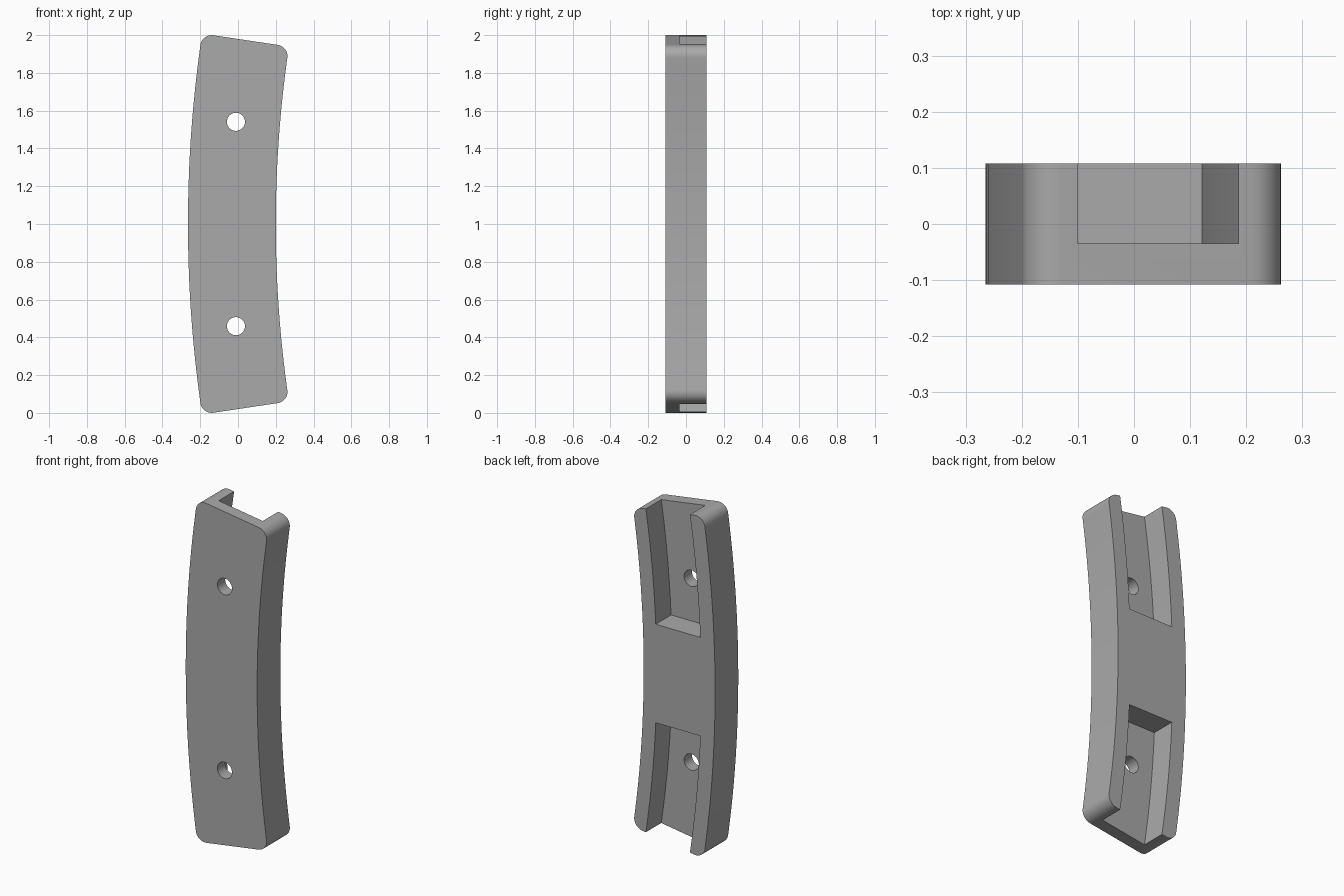
import bpy, bmesh
from math import sin, cos, sqrt, radians, pi

if "Cube" in bpy.data.objects:
    bpy.data.objects.remove(bpy.data.objects["Cube"])

R_OUT, R_IN = 6.82, 6.355        # radii of the two long curved sides
CX = R_OUT - 0.265               # x of the arc centre
HALF = radians(8.5)              # half the sweep of the arc
DEPTH = 0.108                    # half thickness
FLOOR = -0.035                   # y of the pocket floor

grey = bpy.data.materials.new("plain grey")
grey.use_nodes = True
colour = (0.4, 0.4, 0.4, 1)
grey.diffuse_color = colour
grey.node_tree.nodes["Principled BSDF"].inputs["Base Color"].default_value = colour


def prism(name, outline, y0, y1, rounding=0, corners=()):
    """Extrude an (x, z) outline along y, rounding the listed corners."""
    bm = bmesh.new()
    base = [bm.verts.new((x, y0, z)) for x, z in outline]
    face = bm.faces.new(base)
    bmesh.ops.extrude_face_region(bm, geom=[face])
    bm.verts.ensure_lookup_table()
    for v in bm.verts:
        if v not in base:
            v.co.y = y1
    if rounding:
        edges = [e for i in corners for e in base[i].link_edges
                 if abs(e.verts[0].co.y - e.verts[1].co.y) > 0.01]
        bmesh.ops.bevel(bm, geom=edges, offset=rounding, segments=10,
                        profile=0.5, affect='EDGES', clamp_overlap=False)
    bmesh.ops.recalc_face_normals(bm, faces=bm.faces[:])
    mesh = bpy.data.meshes.new(name)
    bm.to_mesh(mesh)
    bm.free()
    mesh.materials.append(grey)
    obj = bpy.data.objects.new(name, mesh)
    bpy.context.collection.objects.link(obj)
    return obj


# Curved body with rounded corners
N = 22
angles = [-HALF + 2 * HALF * i / N for i in range(N + 1)]
outline = [(CX - R_OUT * cos(a), 1 + R_OUT * sin(a)) for a in angles]
outline += [(CX - R_IN * cos(a), 1 + R_IN * sin(a)) for a in reversed(angles)]
body = prism("curved_bracket", outline, -DEPTH, DEPTH, 0.06,
             (0, N, N + 1, 2 * N + 1))

# Open-ended back pockets and screw holes, mirrored about mid height
cutters = []
heights = [0.29 + 0.9 * i / 10 for i in range(11)]
for side, label in ((1, "upper"), (-1, "lower")):
    def wall(r):
        return [(CX - sqrt(r * r - h * h), 1 + side * h) for h in heights]
    pocket = wall(R_OUT - 0.09) + wall(R_IN + 0.085)[::-1]
    cutters.append(prism(label + "_pocket_cutter", pocket, FLOOR, 0.3))
    hole = [(-0.011 + 0.048 * cos(t * pi / 16),
             1 + side * 0.541 + 0.048 * sin(t * pi / 16)) for t in range(32)]
    cutters.append(prism(label + "_hole_cutter", hole, -0.3, 0.05))

bpy.context.view_layer.objects.active = body
for cutter in cutters:
    cutter.hide_render = True
    mod = body.modifiers.new(cutter.name, 'BOOLEAN')
    mod.operation = 'DIFFERENCE'
    mod.solver = 'EXACT'
    mod.object = cutter
    bpy.ops.object.modifier_apply(modifier=mod.name)
    bpy.data.objects.remove(cutter)

# Smooth the curves, keep the edges sharp
bpy.ops.object.select_all(action='DESELECT')
body.select_set(True)
bpy.ops.object.shade_smooth_by_angle(angle=radians(30))
